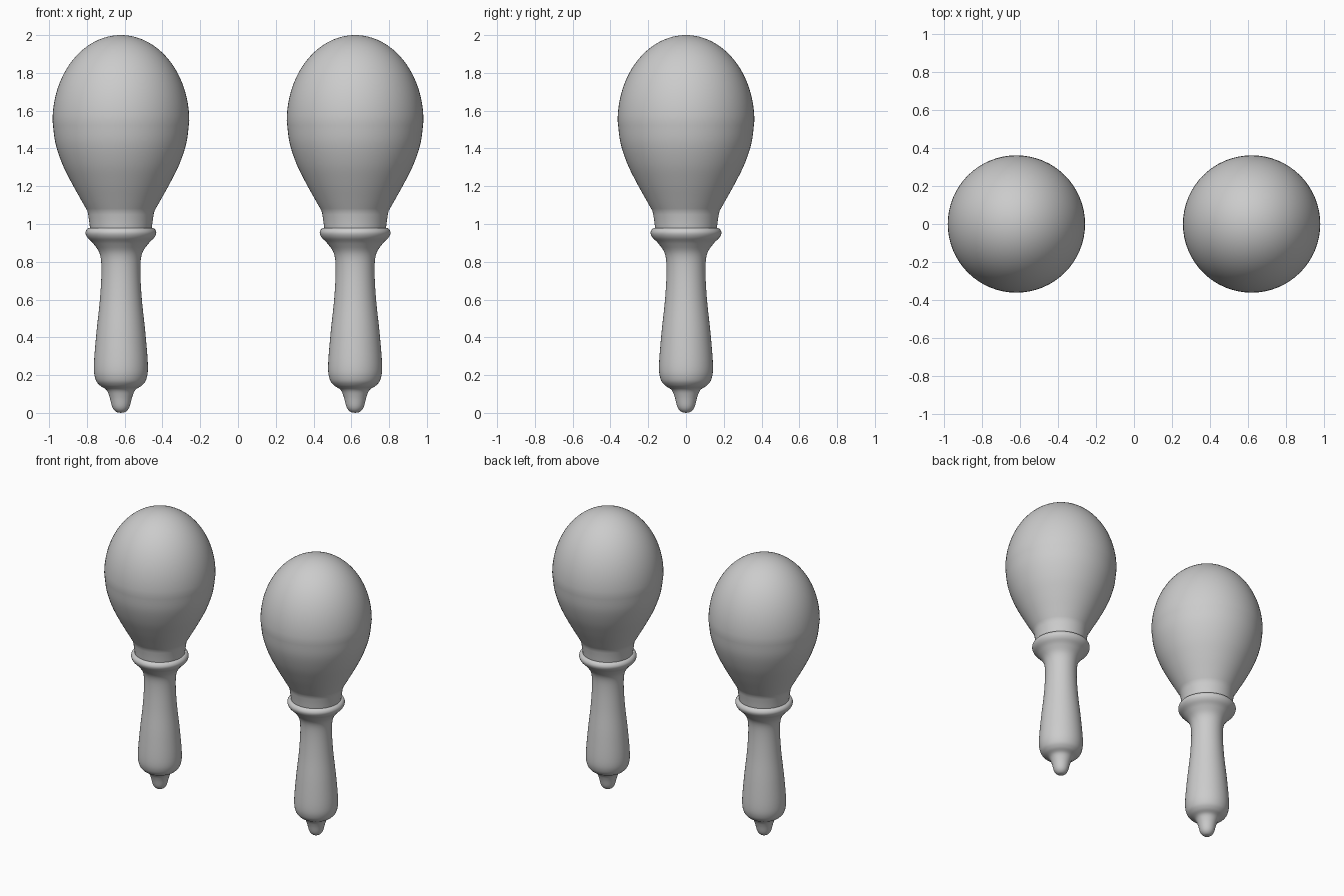
import bpy, bmesh, math
from mathutils import Vector

if "Cube" in bpy.data.objects:
    bpy.data.objects.remove(bpy.data.objects["Cube"])

SIDES = 64


def smooth_curve(pts, steps=5):
    """Catmull-Rom curve through (radius, z) points."""
    p = [Vector(q) for q in pts]
    p = [p[0] * 2 - p[1]] + p + [p[-1] * 2 - p[-2]]
    out = []
    for a, b, c, d in zip(p, p[1:], p[2:], p[3:]):
        for i in range(steps):
            t = i / steps
            out.append(0.5 * (2 * b + (c - a) * t + (2 * a - 5 * b + 4 * c - d) * t * t
                              + (3 * b - a - 3 * c + d) * t ** 3))
    out.append(p[-2])
    return [(max(q.x, 0), q.y) for q in out]


def lathe(name, profile, x):
    bm = bmesh.new()
    vs = [bm.verts.new((r, 0, z)) for r, z in profile]
    es = [bm.edges.new(pair) for pair in zip(vs, vs[1:])]
    bmesh.ops.spin(bm, geom=vs + es, cent=(0, 0, 0), axis=(0, 0, 1),
                   angle=math.tau, steps=SIDES, use_duplicate=False)
    bmesh.ops.remove_doubles(bm, verts=bm.verts, dist=1e-4)
    bmesh.ops.recalc_face_normals(bm, faces=bm.faces)
    me = bpy.data.meshes.new(name)
    bm.to_mesh(me)
    bm.free()
    ob = bpy.data.objects.new(name, me)
    ob.location.x = x
    bpy.context.collection.objects.link(ob)
    bpy.context.view_layer.objects.active = ob
    ob.select_set(True)
    bpy.ops.object.shade_smooth_by_angle(angle=math.radians(40))
    ob.select_set(False)
    return ob


# Handle: tip knob, swollen grip, narrow waist, flared collar with rounded rim
handle = smooth_curve([
    (0, 0), (0.025, 0.006), (0.045, 0.03), (0.06, 0.085), (0.077, 0.122),
    (0.112, 0.146), (0.135, 0.18), (0.143, 0.25), (0.13, 0.42), (0.111, 0.6),
    (0.103, 0.75), (0.111, 0.84), (0.145, 0.895), (0.176, 0.927),
    (0.187, 0.95), (0.183, 0.968), (0.17, 0.979), (0.155, 0.977)]) + [(0, 0.975)]

# Head: short neck, conical shoulder, then an egg-shaped dome
neck = [(0, 0.965), (0.162, 0.965), (0.166, 1.0), (0.173, 1.05)]
shoulder = smooth_curve([(0.178, 1.07), (0.212, 1.13), (0.262, 1.22), (0.311, 1.32),
                         (0.347, 1.43), (0.362, 1.545)])
dome = [(0.362 * math.cos(a), 1.545 + 0.455 * math.sin(a))
        for a in (math.pi / 2 * i / 24 for i in range(1, 25))]

for side, x in (("left", -0.62), ("right", 0.62)):
    lathe("maraca_handle_" + side, handle, x)
    lathe("maraca_head_" + side, neck + shoulder + dome, x)
